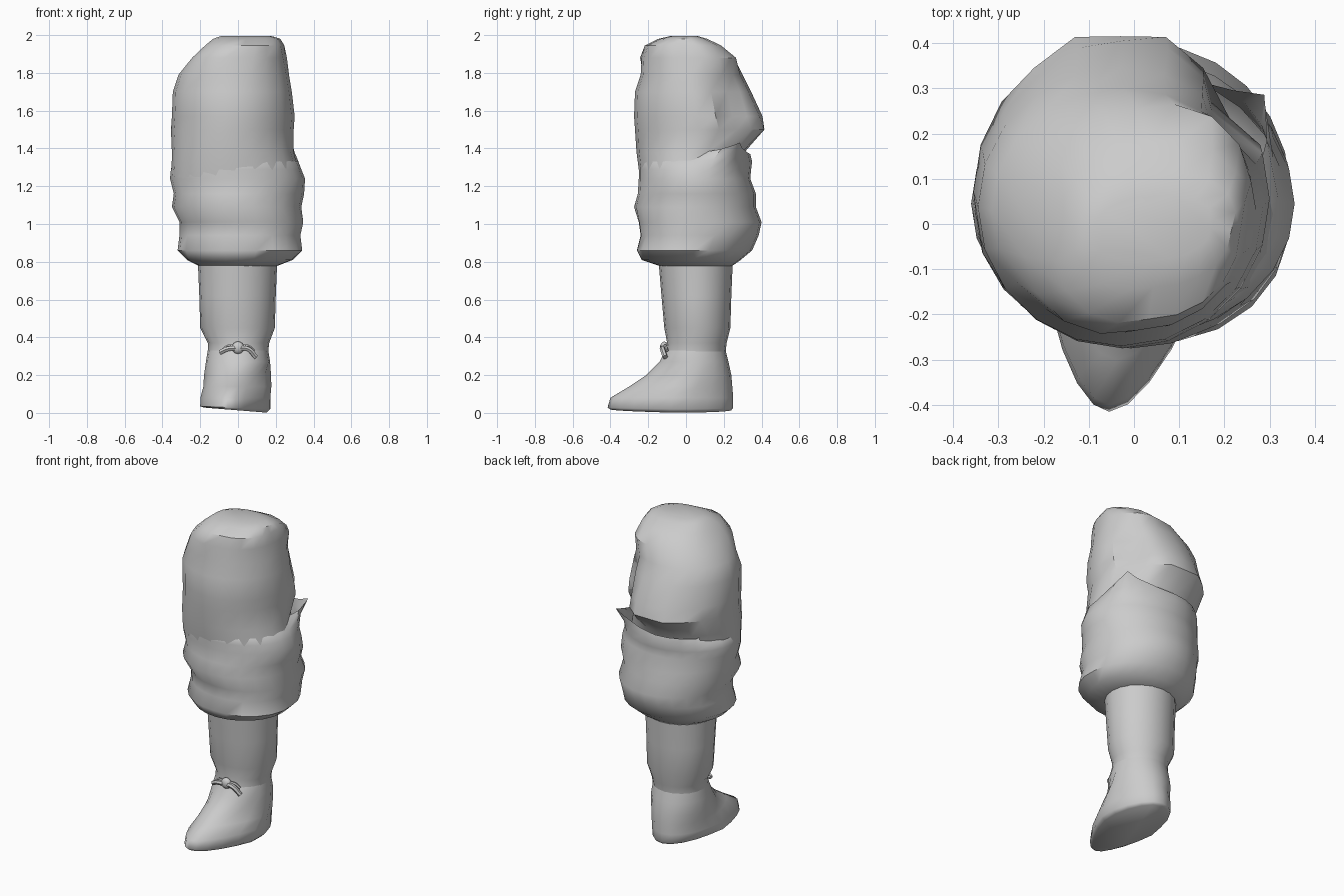
import bpy, bmesh, math
from mathutils import Vector

cube = bpy.data.objects.get("Cube")
if cube:
    bpy.data.objects.remove(cube)

grey = bpy.data.materials.new("plain_grey")
grey.use_nodes = True
COLOUR = (0.6, 0.6, 0.6, 1)
grey.diffuse_color = COLOUR
grey.node_tree.nodes["Principled BSDF"].inputs["Base Color"].default_value = COLOUR


def finish(obj, angle=40):
    obj.data.materials.append(grey)
    bpy.ops.object.select_all(action="DESELECT")
    obj.select_set(True)
    bpy.context.view_layer.objects.active = obj
    bpy.ops.object.shade_smooth_by_angle(angle=math.radians(angle))


def loft(name, rings, sides=20, shape=None, caps=(True, True), angle=40):
    """Skin rings of (z, x min, x max, y min, y max); shape may move each point."""
    bm = bmesh.new()
    loops = []
    for i, (z, x0, x1, y0, y1) in enumerate(rings):
        loop = []
        for k in range(sides):
            a = math.tau * k / sides
            p = Vector(((x0 + x1) / 2 + (x1 - x0) / 2 * math.cos(a),
                        (y0 + y1) / 2 + (y1 - y0) / 2 * math.sin(a), z))
            if shape:
                p = shape(p, a, i)
            loop.append(bm.verts.new(p))
        loops.append(loop)
    for low, high in zip(loops, loops[1:]):
        for k in range(sides):
            n = (k + 1) % sides
            bm.faces.new((low[k], low[n], high[n], high[k]))
    if caps[0]:
        bm.faces.new(loops[0][::-1])
    if caps[1]:
        bm.faces.new(loops[-1])
    mesh = bpy.data.meshes.new(name)
    bm.to_mesh(mesh)
    bm.free()
    obj = bpy.data.objects.new(name, mesh)
    bpy.context.collection.objects.link(obj)
    finish(obj, angle)
    return obj


# Boot foot: tapered toe that leans to one side, sole slightly rolled
def toe_shape(p, a, i):
    s = -math.sin(a)
    if s > 0 and p.z < 0.25 and abs(math.cos(a)) > 0.01:
        p.x *= 0.6 + 0.4 * (1 - s) / abs(math.cos(a))
    if p.y < 0 and p.z < 0.25:
        p.x -= 0.05 * min(1, -p.y / 0.41)
    p.z += max(0, 0.04 - p.z) * (0.17 - p.x) * 2
    return p


loft("boot_foot", [
    (0.00, -0.17, 0.16, -0.40, 0.24),
    (0.02, -0.19, 0.18, -0.415, 0.25),
    (0.08, -0.19, 0.18, -0.40, 0.25),
    (0.14, -0.18, 0.18, -0.30, 0.245),
    (0.20, -0.18, 0.175, -0.21, 0.24),
    (0.27, -0.17, 0.17, -0.14, 0.225),
    (0.33, -0.16, 0.16, -0.11, 0.21),
], shape=toe_shape, caps=(True, False), angle=65)

# Boot shaft, running up into the cuff
loft("boot_shaft", [
    (0.32, -0.16, 0.16, -0.11, 0.21),
    (0.37, -0.16, 0.165, -0.10, 0.215),
    (0.45, -0.20, 0.195, -0.115, 0.235),
    (0.62, -0.205, 0.20, -0.13, 0.24),
    (0.86, -0.215, 0.21, -0.15, 0.25),
])

# Lower trouser with stacked folds; its rim rises to a pointed flap at the back
# left and tucks inside the upper trouser elsewhere
RIM = 10


def fold_shape(p, a, i):
    s, c = math.sin(a), math.cos(a)
    if i in (2, 3, 4):
        corner = 0.07 * max(0, -math.sin(2 * a)) * (c > 0)
        p.x *= 1 + corner
        p.y *= 1 + corner
    if i >= RIM - 1:
        lift = max(0, 1 - abs(a - math.radians(40)) / 0.7)
        p = p.lerp(Vector((0.30, 0.29, 1.44)), lift * (1 if i == RIM else 0.3))
    if i == RIM and (s < 0.05 or c < -0.85):
        p.x *= 0.85
        p.y *= 0.85
    return p


loft("lower_trouser", [
    (0.775, -0.20, 0.20, -0.13, 0.24),
    (0.81, -0.27, 0.29, -0.235, 0.29),
    (0.86, -0.32, 0.34, -0.26, 0.35),
    (0.94, -0.31, 0.33, -0.24, 0.385),
    (1.01, -0.31, 0.345, -0.25, 0.40),
    (1.09, -0.35, 0.335, -0.275, 0.37),
    (1.16, -0.34, 0.35, -0.255, 0.37),
    (1.24, -0.36, 0.355, -0.25, 0.34),
    (1.29, -0.355, 0.335, -0.25, 0.345),
    (1.33, -0.345, 0.32, -0.25, 0.35),
    (1.37, -0.34, 0.30, -0.25, 0.34),
], sides=24, shape=fold_shape, caps=(True, False), angle=50)


# Upper trouser: overhangs behind the knee, pinched in at the back left,
# with squared-off corners near the top
def bulge_shape(p, a, i):
    if i >= 6:
        corner = 0.15 * max(0, math.sin(2 * a))
        p.x *= 1 + corner
        p.y *= 1 + corner
    if 1 <= i <= 5 and p.x > 0.15 and p.y > 0.2:
        p.x = 0.15 + 0.25 * (p.x - 0.15)
    if i in (2, 3) and math.sin(a) > 0.85:
        p.y = min(0.415, p.y + 0.02)
    return p


loft("upper_trouser", [
    (1.25, -0.352, 0.33, -0.245, 0.28),
    (1.38, -0.35, 0.295, -0.262, 0.31),
    (1.50, -0.355, 0.295, -0.27, 0.41),
    (1.57, -0.35, 0.30, -0.275, 0.385),
    (1.70, -0.345, 0.285, -0.27, 0.345),
    (1.79, -0.315, 0.27, -0.24, 0.30),
    (1.88, -0.235, 0.25, -0.235, 0.255),
    (1.945, -0.17, 0.235, -0.21, 0.18),
    (1.98, -0.13, 0.215, -0.14, 0.11),
    (1.995, -0.09, 0.17, -0.08, 0.06),
], shape=bulge_shape)


# Lace bow: two drooping loops and two short tails around a knot
def lace(name, points, radius):
    curve = bpy.data.curves.new(name, "CURVE")
    curve.dimensions = "3D"
    curve.bevel_depth = radius
    curve.bevel_resolution = 1
    curve.resolution_u = 4
    curve.use_fill_caps = True
    spline = curve.splines.new("BEZIER")
    spline.bezier_points.add(len(points) - 1)
    for bp, co in zip(spline.bezier_points, points):
        bp.co = co
        bp.handle_left_type = bp.handle_right_type = "AUTO"
    obj = bpy.data.objects.new(name, curve)
    bpy.context.collection.objects.link(obj)
    bpy.ops.object.select_all(action="DESELECT")
    obj.select_set(True)
    bpy.context.view_layer.objects.active = obj
    bpy.ops.object.convert(target="MESH")
    finish(bpy.context.object, 50)


for side, label in ((1, "left"), (-1, "right")):
    drop = 0.02 if side > 0 else -0.005
    lace(label + "_lace_loop", [(0, -0.12, 0.34), (side * 0.05, -0.125, 0.34),
                                (side * 0.095, -0.11, 0.315 - drop)], 0.014)
    lace(label + "_lace_tail", [(0, -0.115, 0.345), (side * 0.05, -0.11, 0.355),
                                (side * 0.085, -0.10, 0.33)], 0.008)
bpy.ops.mesh.primitive_uv_sphere_add(segments=12, ring_count=8, radius=0.033,
                                     location=(0, -0.115, 0.345))
knot = bpy.context.object
knot.name = "lace_knot"
knot.scale.y = 0.7
finish(knot, 60)
